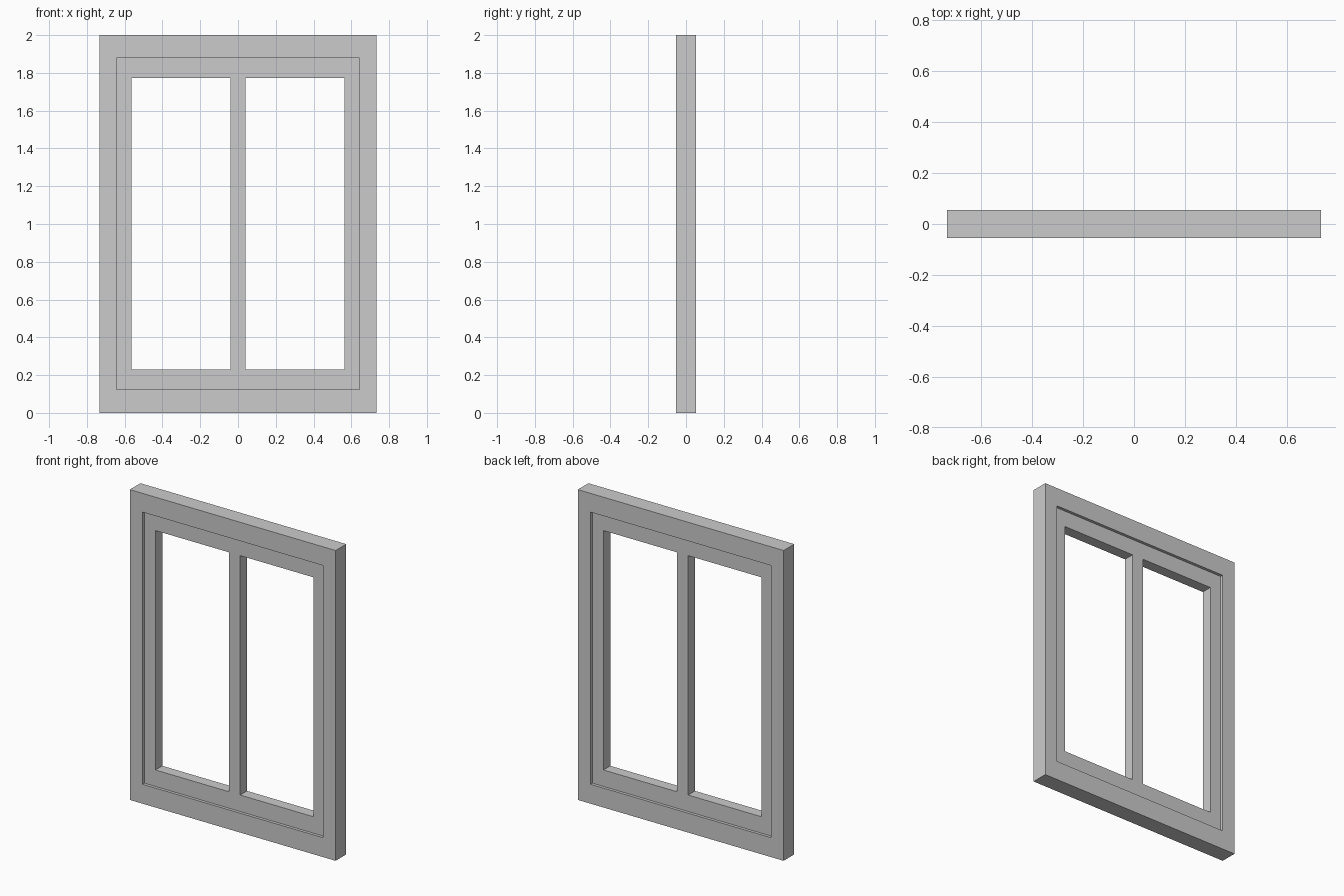
import bpy
import bmesh

if "Cube" in bpy.data.objects:
    bpy.data.objects.remove(bpy.data.objects["Cube"])

grey = bpy.data.materials.new("light_grey")
grey.diffuse_color = (0.6, 0.6, 0.6, 1)
grey.use_nodes = True
grey.node_tree.nodes["Principled BSDF"].inputs["Base Color"].default_value = grey.diffuse_color


def panel(name, xs, zs, holes, depth):
    """Flat panel on an x/z grid, leaving the cells in holes open, centred on y = 0."""
    bm = bmesh.new()
    verts = [[bm.verts.new((x, -depth / 2, z)) for z in zs] for x in xs]
    for i in range(len(xs) - 1):
        for k in range(len(zs) - 1):
            if (i, k) not in holes:
                bm.faces.new((verts[i][k], verts[i + 1][k],
                              verts[i + 1][k + 1], verts[i][k + 1]))
    # thicken towards the back, keeping the front faces
    ext = bmesh.ops.extrude_face_region(bm, geom=bm.faces[:], use_keep_orig=True)
    moved = [g for g in ext["geom"] if isinstance(g, bmesh.types.BMVert)]
    bmesh.ops.translate(bm, verts=moved, vec=(0, depth, 0))
    bmesh.ops.recalc_face_normals(bm, faces=bm.faces[:])
    mesh = bpy.data.meshes.new(name)
    bm.to_mesh(mesh)
    bm.free()
    mesh.materials.append(grey)
    obj = bpy.data.objects.new(name, mesh)
    bpy.context.collection.objects.link(obj)
    return obj


# outer window frame
panel("outer_frame", [-0.734, -0.643, 0.643, 0.734], [0, 0.125, 1.879, 2.0],
      {(1, 1)}, 0.108)

# recessed sash with central mullion and two openings
panel("sash", [-0.643, -0.564, -0.04, 0.04, 0.564, 0.643],
      [0.125, 0.231, 1.774, 1.879], {(1, 1), (3, 1)}, 0.07)
